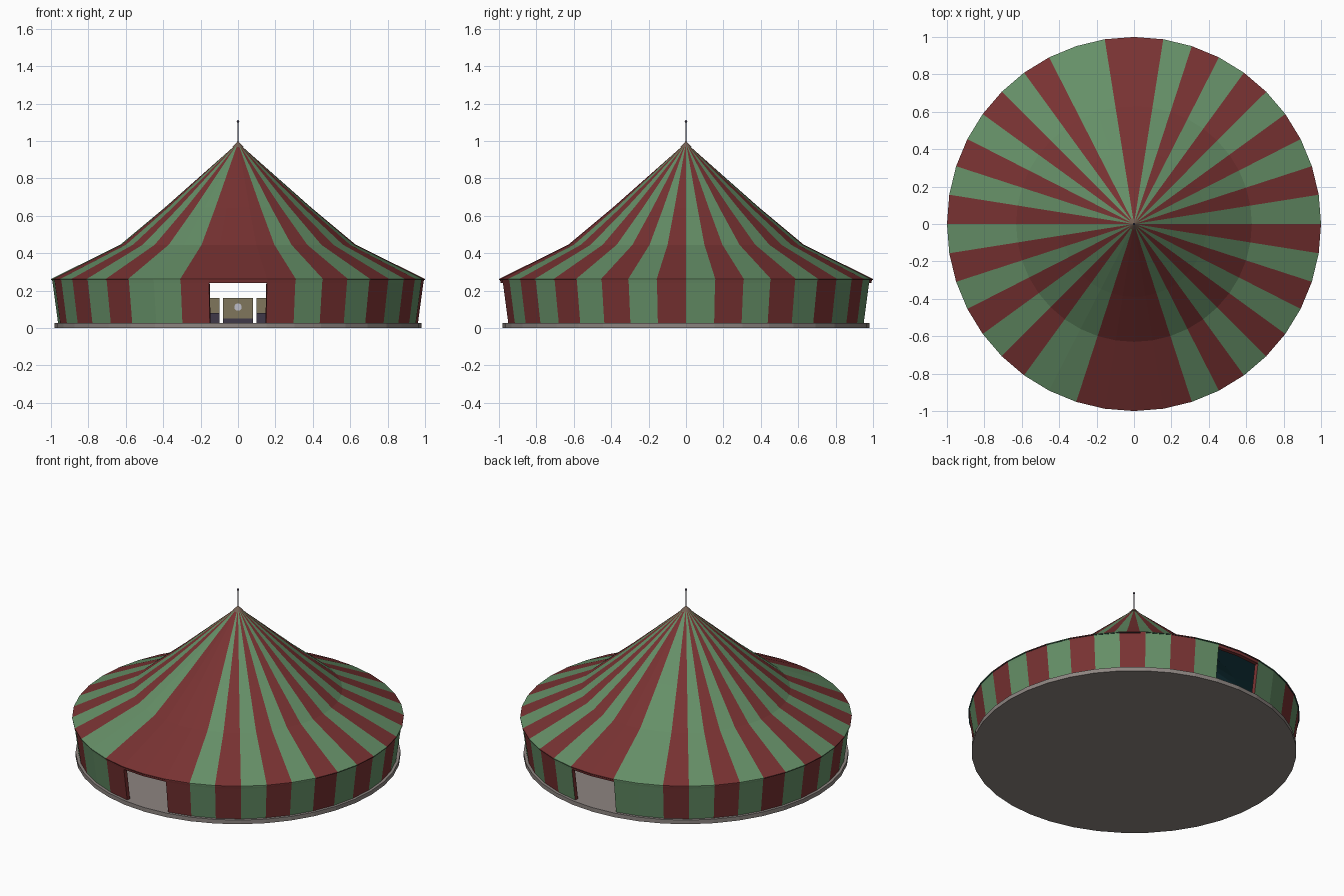
import bpy, bmesh, math

if "Cube" in bpy.data.objects:
    bpy.data.objects.remove(bpy.data.objects["Cube"])

N = 40                                  # sides of the tent
STEP = 2 * math.pi / N
DOORS = (0, 39, 19, 20)                 # back and front openings


def material(name, rgb):
    lin = [((c / 255 + 0.055) / 1.055) ** 2.4 for c in rgb]
    m = bpy.data.materials.new(name)
    m.diffuse_color = (*lin, 1)
    m.use_nodes = True
    m.node_tree.nodes["Principled BSDF"].inputs["Base Color"].default_value = m.diffuse_color
    return m


RED = material("red canvas", (120, 50, 50))
GREEN = material("green canvas", (101, 143, 103))
TEAL = material("teal lining", (38, 92, 104))
GREY = material("grey floor", (141, 133, 129))
DARK = material("dark metal", (62, 56, 72))
BROWN = material("brown cap", (118, 98, 84))
TAN = material("tan wood", (128, 118, 92))
PALE = material("pale disc", (190, 190, 200))


def is_red(i):
    return i in (19, 21, 39) or (i % 2 == 0 and i not in (22, 38))


def pt(i, r, z):
    # angle runs clockwise from the back
    a = i * STEP
    return (r * math.sin(a), r * math.cos(a), z)


def finish(name, bm, mats, recalc=True):
    bmesh.ops.remove_doubles(bm, verts=bm.verts, dist=0.0005)
    if recalc:
        bmesh.ops.recalc_face_normals(bm, faces=bm.faces)
    me = bpy.data.meshes.new(name)
    bm.to_mesh(me)
    bm.free()
    for m in mats:
        me.materials.append(m)
    ob = bpy.data.objects.new(name, me)
    bpy.context.collection.objects.link(ob)
    return ob


def add(bm, pts, mat):
    f = bm.faces.new([bm.verts.new(p) for p in pts])
    f.material_index = mat


def band(bm, i, a, b, mat):
    # one quad (or triangle at the apex) between two (radius, height) points
    pts = [pt(i, *a), pt(i + 1, *a), pt(i + 1, *b), pt(i, *b)]
    if a[0] == 0:
        pts.pop(1)
    elif b[0] == 0:
        pts.pop(2)
    add(bm, pts, mat)


# striped roof with lining
outer = [(0, 0.99), (0.39, 0.645), (0.63, 0.445), (1.0, 0.262)]
inner = [(1.0, 0.256), (0.62, 0.43), (0.38, 0.628), (0, 0.965)]
roof = bmesh.new()
for i in range(N):
    stripe = 0 if is_red(i) else 1
    for a, b in zip(outer, outer[1:]):
        band(roof, i, a, b, stripe)
    band(roof, i, outer[-1], inner[0], stripe)
    for a, b in zip(inner, inner[1:]):
        band(roof, i, a, b, 2)
finish("striped_roof", roof, (RED, GREEN, TEAL))

# striped wall with two door openings
T = 0.025
top, lintel, low = (0.994, 0.257), (0.991, 0.24), (0.962, 0.026)
top_in, lintel_in, low_in = [(r - T, z) for r, z in (top, lintel, low)]
wall = bmesh.new()
for i in range(N):
    stripe = 0 if is_red(i) else 1
    band(wall, i, top, lintel, stripe)
    band(wall, i, top_in, lintel_in, 2)
    band(wall, i, top, top_in, stripe)
    if i in DOORS:
        band(wall, i, lintel, lintel_in, 0)
        continue
    band(wall, i, lintel, low, stripe)
    band(wall, i, lintel_in, low_in, 2)
    band(wall, i, low, low_in, stripe)
    # door jambs
    for side, near in ((i, i - 1), (i + 1, i + 1)):
        if near % N in DOORS:
            add(wall, [pt(side, *p) for p in (lintel, low, low_in, lintel_in)], 0)
finish("striped_wall", wall, (RED, GREEN, TEAL))


def cone(name, r1, r2, z1, z2, mat, sides, rot=0.0):
    bpy.ops.mesh.primitive_cone_add(vertices=sides, radius1=r1, radius2=r2,
                                    depth=z2 - z1, location=(0, 0, (z1 + z2) / 2),
                                    rotation=(0, 0, rot))
    ob = bpy.context.object
    ob.name = name
    ob.data.materials.append(mat)
    return ob


def box(name, x0, x1, y0, y1, z0, z1, mat):
    bpy.ops.mesh.primitive_cube_add(size=1, location=((x0 + x1) / 2, (y0 + y1) / 2, (z0 + z1) / 2))
    ob = bpy.context.object
    ob.name = name
    ob.scale = (x1 - x0, y1 - y0, z1 - z0)
    ob.data.materials.append(mat)
    return ob


# floor, apex cap and mast
cone("floor_base", 0.98, 0.98, 0, 0.027, GREY, N)
cone("apex_cap", 0.03, 0.004, 0.967, 0.996, BROWN, N)
cone("mast", 0.004, 0.003, 0.98, 1.105, DARK, 8)
bpy.ops.mesh.primitive_uv_sphere_add(segments=12, ring_count=8, radius=0.007,
                                     location=(0, 0, 1.105))
bpy.context.object.name = "mast_ball"
bpy.context.object.data.materials.append(DARK)

# wooden props standing inside, seen through the doors
box("centre_cabinet", -0.08, 0.08, -0.03, 0.03, 0.05, 0.16, TAN)
box("centre_plinth", -0.08, 0.08, -0.03, 0.03, 0.027, 0.05, DARK)
bpy.ops.mesh.primitive_cylinder_add(vertices=20, radius=0.02, depth=0.006,
                                    location=(0, -0.032, 0.112),
                                    rotation=(math.pi / 2, 0, 0))
bpy.context.object.name = "cabinet_disc"
bpy.context.object.data.materials.append(PALE)
for s, side in ((-1, "left"), (1, "right")):
    xs = sorted((s * 0.10, s * 0.15))
    box(side + "_cabinet", *xs, -0.02, 0.04, 0.08, 0.16, TAN)
    box(side + "_bench", *xs, -0.05, 0.05, 0.027, 0.08, DARK)
